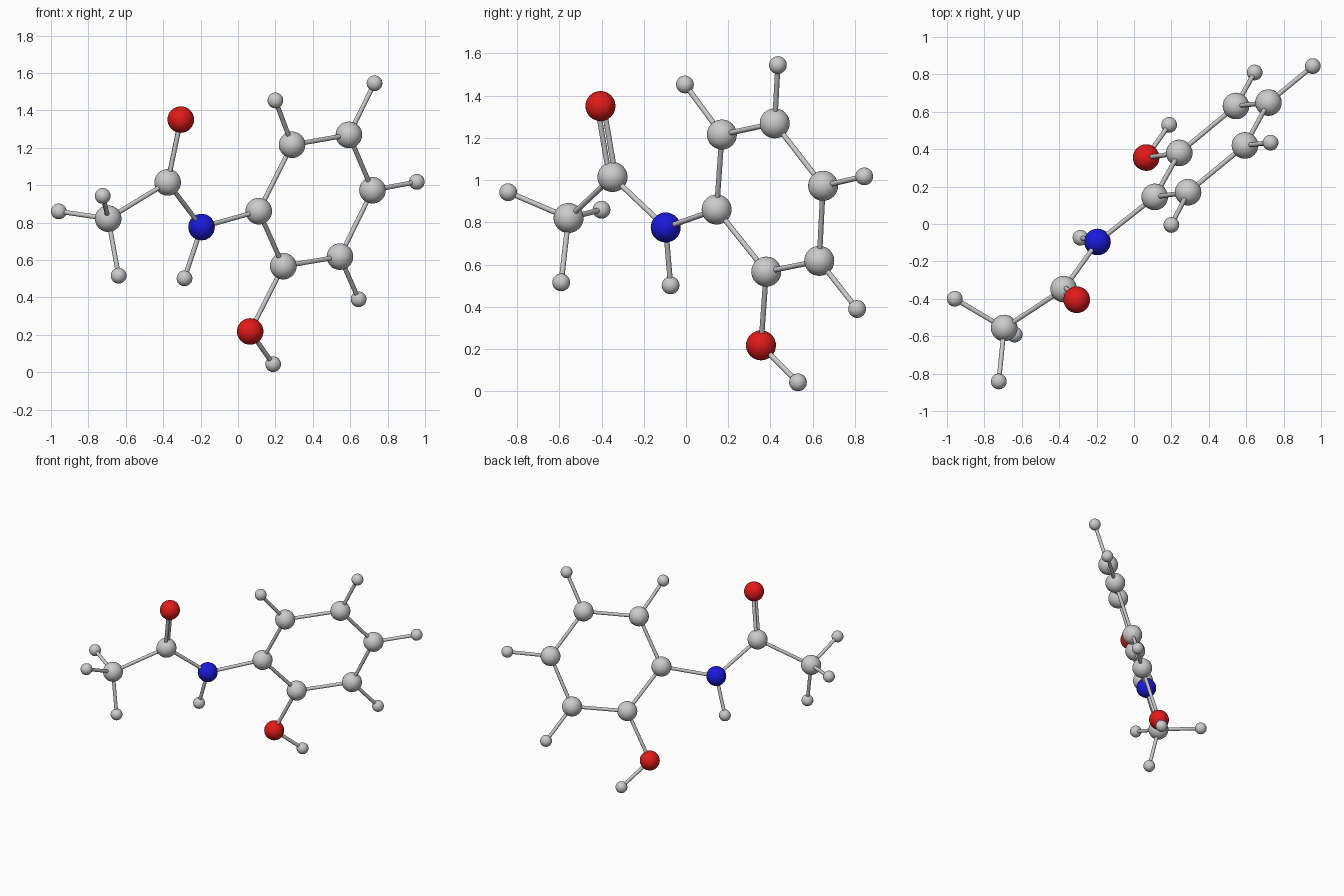
import bpy
from mathutils import Vector

if "Cube" in bpy.data.objects:
    bpy.data.objects.remove(bpy.data.objects["Cube"])

BOND_R = 0.0125
RADIUS = {"carbon": 0.071, "oxygen": 0.071, "nitrogen": 0.071, "hydrogen": 0.042}


def material(name, color):
    m = bpy.data.materials.new(name)
    m.diffuse_color = color
    m.use_nodes = True
    m.node_tree.nodes["Principled BSDF"].inputs["Base Color"].default_value = m.diffuse_color
    return m


MATS = {"oxygen": material("red", (0.75, 0.01, 0.01, 1)),
        "nitrogen": material("blue", (0.01, 0.01, 0.7, 1))}

# atom centres
ATOMS = {
    "carbon_ring_1": (0.111, 0.145, 0.861),
    "carbon_ring_2": (0.242, 0.380, 0.567),
    "carbon_ring_3": (0.545, 0.631, 0.618),
    "carbon_ring_4": (0.719, 0.649, 0.973),
    "carbon_ring_5": (0.593, 0.420, 1.269),
    "carbon_ring_6": (0.289, 0.170, 1.216),
    "hydrogen_ring_3": (0.645, 0.810, 0.390),
    "hydrogen_ring_4": (0.956, 0.844, 1.018),
    "hydrogen_ring_5": (0.730, 0.435, 1.545),
    "hydrogen_ring_6": (0.200, -0.005, 1.453),
    "oxygen_hydroxyl": (0.065, 0.355, 0.218),
    "hydrogen_hydroxyl": (0.188, 0.530, 0.043),
    "nitrogen_amide": (-0.195, -0.096, 0.776),
    "hydrogen_amide": (-0.286, -0.073, 0.502),
    "carbon_carbonyl": (-0.376, -0.348, 1.015),
    "oxygen_carbonyl": (-0.306, -0.405, 1.351),
    "carbon_methyl": (-0.694, -0.556, 0.821),
    "hydrogen_methyl_1": (-0.958, -0.400, 0.860),
    "hydrogen_methyl_2": (-0.723, -0.842, 0.943),
    "hydrogen_methyl_3": (-0.638, -0.591, 0.516),
}
POS = {k: Vector(v) for k, v in ATOMS.items()}


def smooth():
    bpy.ops.object.shade_smooth_by_angle()


def atom(name):
    element = name.split("_")[0]
    bpy.ops.mesh.primitive_uv_sphere_add(segments=32, ring_count=16,
                                         radius=RADIUS[element], location=POS[name])
    ob = bpy.context.object
    ob.name = name
    smooth()
    if element in MATS:
        ob.data.materials.append(MATS[element])


def bond(a, b, offset=(0, 0, 0)):
    p, q = POS[a] + Vector(offset), POS[b] + Vector(offset)
    d = q - p
    bpy.ops.mesh.primitive_cylinder_add(vertices=20, radius=BOND_R, depth=d.length,
                                        location=(p + q) / 2,
                                        rotation=d.to_track_quat('Z', 'Y').to_euler())
    bpy.context.object.name = f"bond_{a}_to_{b}"
    smooth()


# atoms
for n in ATOMS:
    atom(n)

# ring bonds and ring hydrogens
for i in range(1, 7):
    bond(f"carbon_ring_{i}", f"carbon_ring_{i % 6 + 1}")
    if i > 2:
        bond(f"carbon_ring_{i}", f"hydrogen_ring_{i}")

# side groups
for a, b in [("carbon_ring_2", "oxygen_hydroxyl"), ("oxygen_hydroxyl", "hydrogen_hydroxyl"),
             ("carbon_ring_1", "nitrogen_amide"), ("nitrogen_amide", "hydrogen_amide"),
             ("nitrogen_amide", "carbon_carbonyl"), ("carbon_carbonyl", "carbon_methyl")]:
    bond(a, b)
for i in (1, 2, 3):
    bond("carbon_methyl", f"hydrogen_methyl_{i}")

# double bond, side by side
d = POS["oxygen_carbonyl"] - POS["carbon_carbonyl"]
side = d.cross(Vector((1, 0, 0))).normalized() * 0.0145
for s in (-1, 1):
    bond("carbon_carbonyl", "oxygen_carbonyl", side * s)
